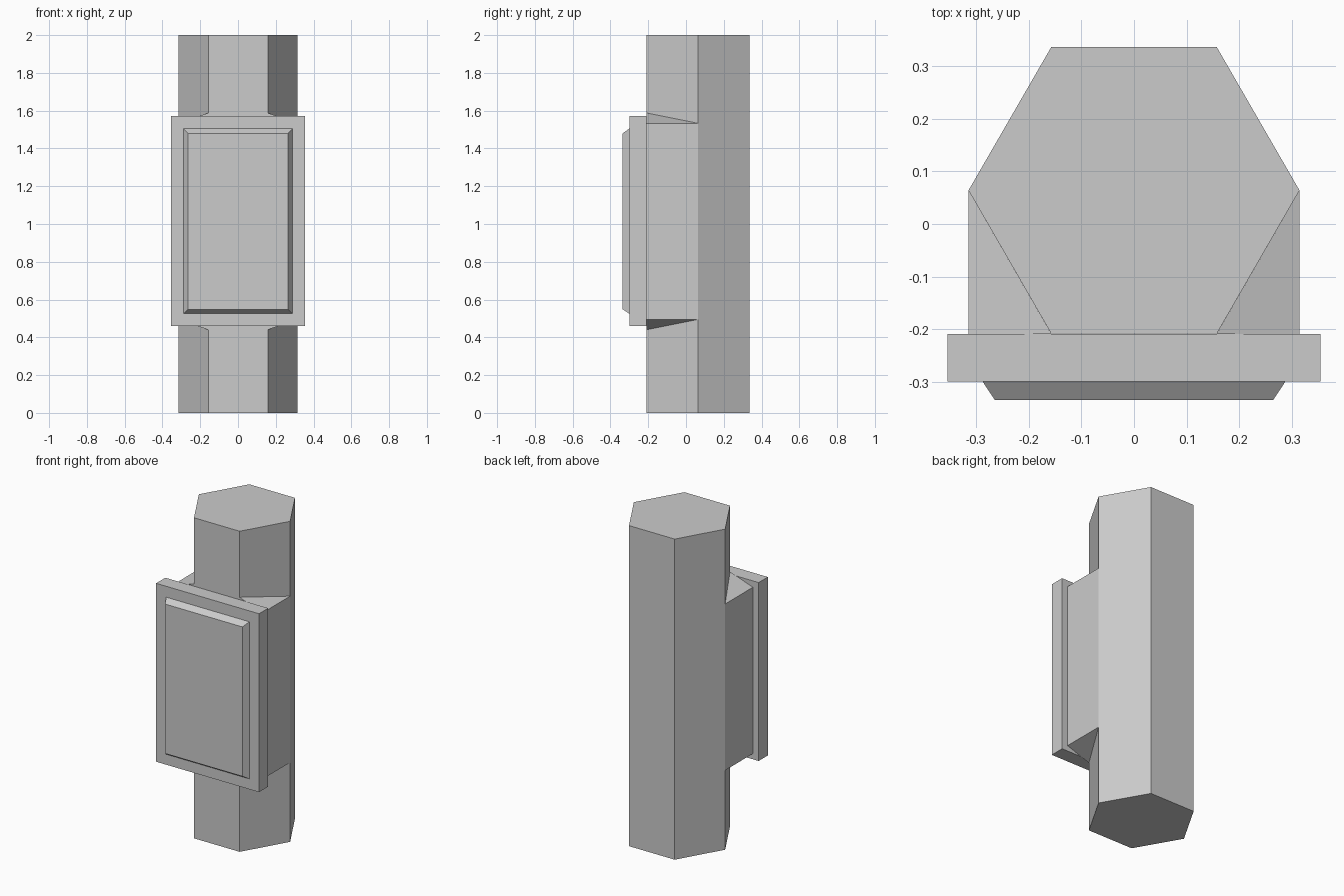
import bpy, bmesh
from math import cos, sin, pi

cube = bpy.data.objects.get("Cube")
if cube:
    bpy.data.objects.remove(cube, do_unlink=True)

grey = bpy.data.materials.new("light grey")
grey.use_nodes = True
colour = (0.6, 0.6, 0.6, 1)
grey.diffuse_color = colour
grey.node_tree.nodes["Principled BSDF"].inputs["Base Color"].default_value = colour


def loft(name, start, end):
    """Closed solid between two matching outlines."""
    bm = bmesh.new()
    a = [bm.verts.new(p) for p in start]
    b = [bm.verts.new(p) for p in end]
    bm.faces.new(a)
    bm.faces.new(b)
    for i in range(len(a)):
        j = (i + 1) % len(a)
        bm.faces.new((a[i], a[j], b[j], b[i]))
    bmesh.ops.recalc_face_normals(bm, faces=bm.faces)
    mesh = bpy.data.meshes.new(name)
    bm.to_mesh(mesh)
    bm.free()
    mesh.materials.append(grey)
    obj = bpy.data.objects.new(name, mesh)
    bpy.context.collection.objects.link(obj)
    return obj


def rect(w, y, z0, z1):
    return [(-w, y, z0), (w, y, z0), (w, y, z1), (-w, y, z1)]


# Hexagonal post
R, CY, FRONT = 0.315, 0.064, -0.209
ring = [(R * cos(i * pi / 3), CY + R * sin(i * pi / 3)) for i in range(6)]
loft("hexagonal_post", [(x, y, 0) for x, y in ring], [(x, y, 2) for x, y in ring])

# Wedge brackets filling the front corners, with ends sloping in to the post
for side, s in (("left", 1), ("right", -1)):
    def outline(inner, outer):
        return [(s * R / 2, FRONT, inner), (s * R, FRONT, outer), (s * R, CY, outer)]
    loft(side + "_bracket", outline(0.44, 0.495), outline(1.588, 1.533))

# Backing plate and bevelled front panel
loft("backing_plate", rect(0.355, FRONT, 0.46, 1.573), rect(0.355, -0.3, 0.46, 1.573))
loft("front_panel", rect(0.288, -0.3, 0.525, 1.505), rect(0.265, -0.335, 0.548, 1.48))
